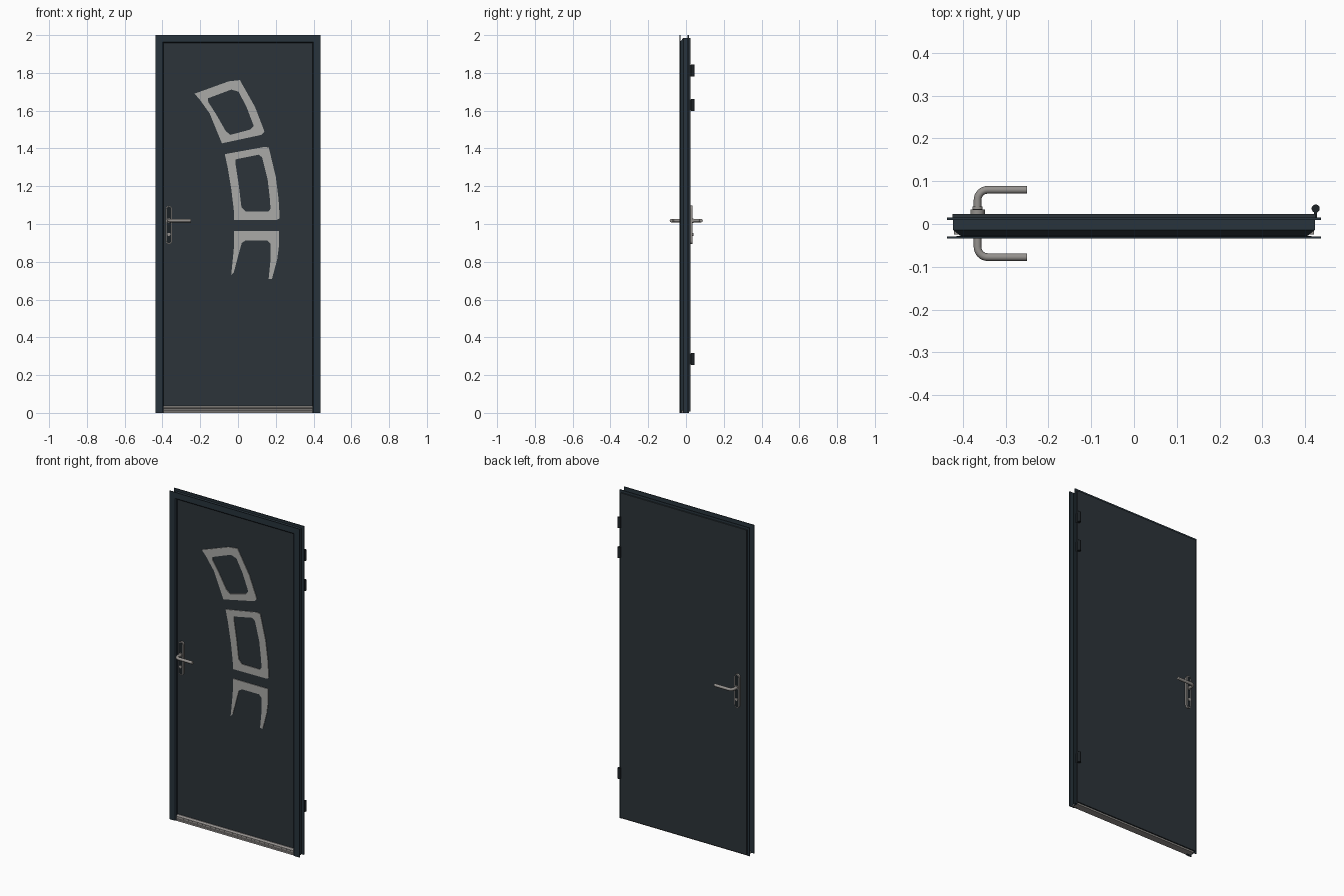
import bpy, bmesh, math

if "Cube" in bpy.data.objects:
    bpy.data.objects.remove(bpy.data.objects["Cube"])


def material(name, r, g, b):
    m = bpy.data.materials.new(name)
    m.diffuse_color = (r, g, b, 1)
    m.use_nodes = True
    m.node_tree.nodes["Principled BSDF"].inputs["Base Color"].default_value = m.diffuse_color
    return m


DARK = material("anthracite", 0.025, 0.034, 0.041)
FRAME = material("blue_anthracite", 0.021, 0.034, 0.045)
BLACK = material("black_iron", 0.012, 0.016, 0.019)
STEEL = material("brushed_steel", 0.30, 0.285, 0.27)
DECOR = material("satin_grey", 0.40, 0.40, 0.385)


def finish(name, bm, mat, smooth=False):
    bmesh.ops.recalc_face_normals(bm, faces=bm.faces)
    me = bpy.data.meshes.new(name)
    bm.to_mesh(me)
    bm.free()
    me.materials.append(mat)
    ob = bpy.data.objects.new(name, me)
    bpy.context.collection.objects.link(ob)
    if smooth:
        shade(ob)
    return ob


def shade(ob):
    bpy.ops.object.select_all(action='DESELECT')
    ob.select_set(True)
    bpy.context.view_layer.objects.active = ob
    bpy.ops.object.shade_smooth_by_angle(angle=math.radians(35))


def extrude_y(bm, faces, depth):
    new = bmesh.ops.extrude_face_region(bm, geom=faces)["geom"]
    for v in new:
        if isinstance(v, bmesh.types.BMVert):
            v.co.y += depth


def box(name, x0, x1, y0, y1, z0, z1, mat):
    bm = bmesh.new()
    f = bm.faces.new([bm.verts.new(c) for c in
                      ((x0, y0, z0), (x1, y0, z0), (x1, y0, z1), (x0, y0, z1))])
    extrude_y(bm, [f], y1 - y0)
    return finish(name, bm, mat)


def plate(name, outline, y0, y1, mat):
    bm = bmesh.new()
    f = bm.faces.new([bm.verts.new((x, y0, z)) for x, z in outline])
    extrude_y(bm, [f], y1 - y0)
    return finish(name, bm, mat, True)


def cylinder(name, x, y, z, r, h, mat, along_y=False):
    bm = bmesh.new()
    bmesh.ops.create_cone(bm, cap_ends=True, segments=24, radius1=r, radius2=r, depth=h)
    for v in bm.verts:
        a, b, c = v.co
        v.co = (x + a, y + c, z + b) if along_y else (x + a, y + b, z + c)
    return finish(name, bm, mat, True)


# Frame: one folded-steel profile (inward distance, y) mitred up, over and down
profile = [(0, -.034), (.036, -.034), (.042, -.028), (.042, -.016), (.02, -.016),
           (.02, .015), (0, .015), (0, .009), (.014, .009), (.014, -.014),
           (.024, -.022), (.032, -.0285), (0, -.029)]
bm = bmesh.new()
W, H = 0.437, 2.0
rings = []
for sx, top in ((-1, 0), (-1, 1), (1, 1), (1, 0)):
    rings.append([bm.verts.new((sx * (W - w), y, (H - w) if top else 0)) for w, y in profile])
n = len(profile)
for a, b in zip(rings, rings[1:]):
    for i in range(n):
        j = (i + 1) % n
        bm.faces.new((a[i], a[j], b[j], b[i]))
bm.faces.new(rings[0])
bm.faces.new(rings[-1])
finish("door_frame", bm, FRAME)

# Door leaf: core inside the frame and wider back skin
box("leaf_core", -.414, .414, -.0155, .016, .012, 1.977, DARK)
box("leaf_back_skin", -.425, .425, .0155, .023, .008, 1.986, DARK)

# Threshold and ribbed weather bar
box("threshold", -.421, .421, -.024, .013, 0, .012, STEEL)
sill = [(-.014, 0), (-.030, 0), (-.030, .010), (-.026, .012), (-.026, .020),
        (-.029, .022), (-.029, .028), (-.020, .036), (-.014, .036)]
bm = bmesh.new()
f = bm.faces.new([bm.verts.new((-.395, y, z)) for y, z in sill])
new = bmesh.ops.extrude_face_region(bm, geom=[f])["geom"]
for v in new:
    if isinstance(v, bmesh.types.BMVert):
        v.co.x = .395
finish("weather_bar", bm, STEEL)


# Decorative curved trims: strips of (outer, inner) point pairs
def trim(name, pairs, closed):
    bm = bmesh.new()
    vs = [[bm.verts.new((x, -.015, z)) for x, z in p] for p in pairs]
    faces = []
    for i in range(len(vs) if closed else len(vs) - 1):
        a, b = vs[i], vs[(i + 1) % len(vs)]
        faces.append(bm.faces.new((a[0], b[0], b[1], a[1])))
    extrude_y(bm, faces, -.0045)
    finish(name, bm, DECOR)


trim("upper_trim", [
    ((-.23, 1.69), (-.16, 1.665)), ((-.05, 1.755), (-.035, 1.712)),
    ((.01, 1.762), (.003, 1.70)), ((.09, 1.62), (.045, 1.62)),
    ((.14, 1.49), (.083, 1.52)), ((.125, 1.472), (.065, 1.50)),
    ((-.085, 1.427), (-.04, 1.472)), ((-.105, 1.475), (-.065, 1.492)),
    ((-.15, 1.585), (-.115, 1.58)), ((-.20, 1.655), (-.157, 1.645))], True)
trim("middle_trim", [
    ((-.07, 1.37), (-.013, 1.342)), ((.14, 1.408), (.11, 1.367)),
    ((.163, 1.405), (.128, 1.352)), ((.20, 1.25), (.157, 1.235)),
    ((.215, 1.13), (.169, 1.13)), ((.221, 1.03), (.172, 1.08)),
    ((.205, 1.022), (.16, 1.066)), ((-.02, 1.02), (.04, 1.066)),
    ((-.022, 1.07), (.018, 1.09)), ((-.035, 1.18), (.005, 1.20)),
    ((-.055, 1.30), (-.013, 1.318))], True)
trim("lower_trim", [
    ((-.036, .73), (-.022, .745)), ((-.024, .85), (.006, .85)),
    ((-.02, .90), (.02, .90)), ((-.02, .962), (.04, .913)),
    ((.217, .962), (.155, .913)), ((.217, .885), (.172, .895)),
    ((.207, .81), (.172, .81)), ((.18, .71), (.162, .71))], False)


# Handles on both faces: backplate, inset face, lever, collar and lock cylinder
def stadium(cx, z0, z1, r):
    pts = []
    for i in range(11):
        t = math.pi * i / 10
        pts.append((cx + r * math.cos(t), z1 - r + r * math.sin(t)))
    for i in range(11):
        t = math.pi + math.pi * i / 10
        pts.append((cx + r * math.cos(t), z0 + r + r * math.sin(t)))
    return pts


HX, HZ = -.366, 1.018
for side, s, base, reach in (("front", -1, -.015, -.0775), ("back", 1, .0225, .080)):
    plate(side + "_backplate", stadium(HX, .893, 1.097, .017), base, base + s * .012, STEEL)
    plate(side + "_backplate_face", stadium(HX, .898, 1.092, .012),
          base + s * .011, base + s * .0125, BLACK)
    cylinder(side + "_collar", HX, base + s * .014, HZ, .012, .008, STEEL, True)
    cylinder(side + "_lock", HX, base + s * .011, .945, .0085, .010, STEEL, True)
    R = .024
    path = [(HX, base + s * .008)]
    for i in range(9):
        t = math.pi / 2 * i / 8
        path.append((HX + R * (1 - math.cos(t)), reach - s * R * (1 - math.sin(t))))
    path.append((-.25, reach))
    cu = bpy.data.curves.new(side + "_lever", 'CURVE')
    cu.dimensions = '3D'
    cu.bevel_depth = .009
    cu.bevel_resolution = 4
    cu.use_fill_caps = True
    sp = cu.splines.new('POLY')
    sp.points.add(len(path) - 1)
    for p, (x, y) in zip(sp.points, path):
        p.co = (x, y, HZ, 1)
    cu.materials.append(STEEL)
    ob = bpy.data.objects.new(side + "_lever", cu)
    bpy.context.collection.objects.link(ob)
    bpy.ops.object.select_all(action='DESELECT')
    ob.select_set(True)
    bpy.context.view_layer.objects.active = ob
    bpy.ops.object.convert(target='MESH')
    shade(bpy.context.view_layer.objects.active)

# Hinges on the right edge
for i, z in enumerate((.285, 1.63, 1.812)):
    cylinder(f"hinge_barrel_{i + 1}", .425, .036, z, .0095, .064, BLACK)
    box(f"hinge_leaf_{i + 1}", .421, .428, .012, .034, z - .03, z + .03, BLACK)
